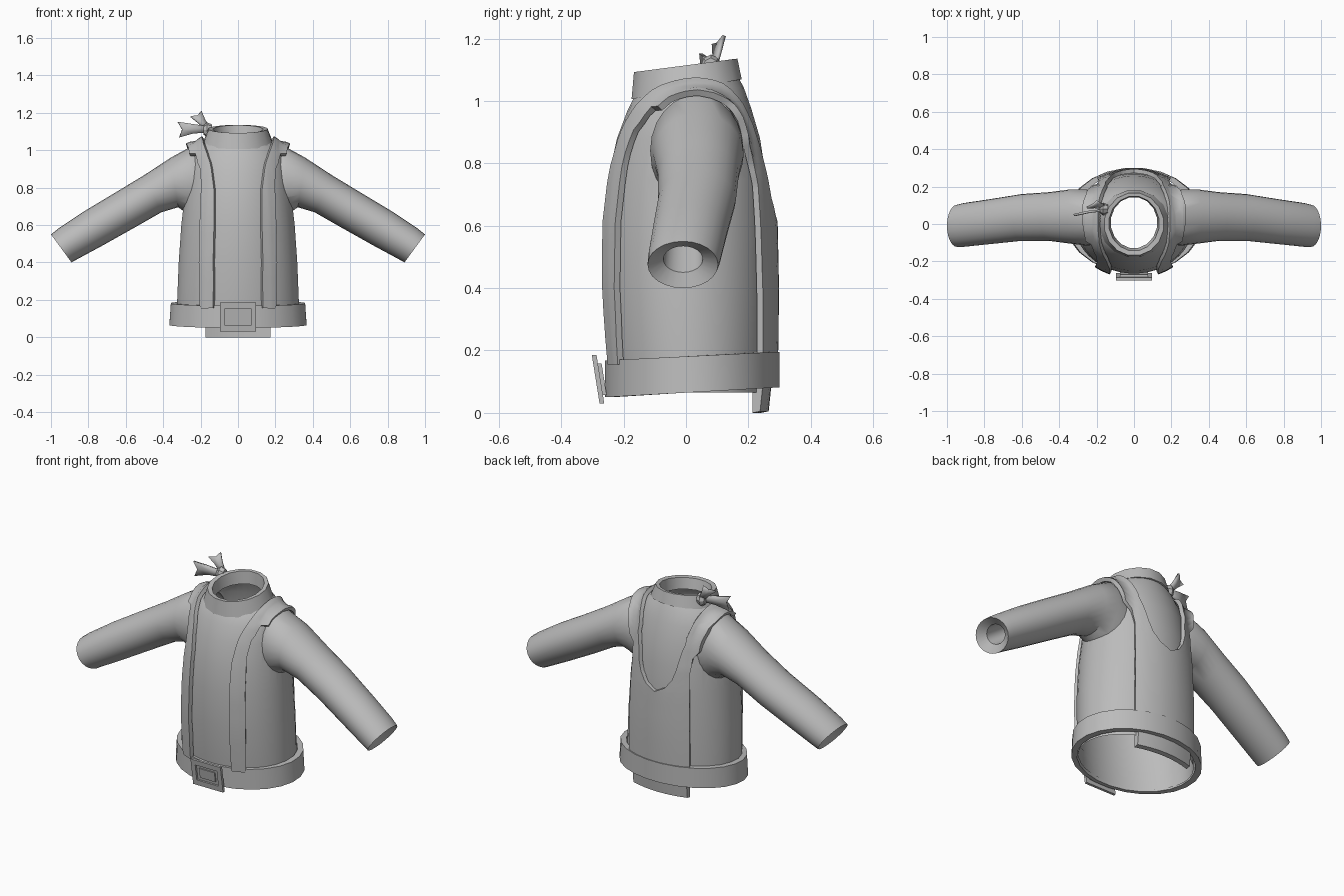
import bpy, bmesh, math
from mathutils import Vector
from mathutils.bvhtree import BVHTree

if "Cube" in bpy.data.objects:
    bpy.data.objects.remove(bpy.data.objects["Cube"])

GREY = bpy.data.materials.new("cloth grey")
GREY.diffuse_color = (0.5, 0.5, 0.5, 1)
GREY.use_nodes = True
GREY.node_tree.nodes["Principled BSDF"].inputs["Base Color"].default_value = GREY.diffuse_color


def make(name, verts, faces, angle=35):
    me = bpy.data.meshes.new(name)
    me.from_pydata([tuple(v) for v in verts], [], faces)
    bm = bmesh.new()
    bm.from_mesh(me)
    bmesh.ops.remove_doubles(bm, verts=bm.verts, dist=1e-5)
    bmesh.ops.recalc_face_normals(bm, faces=bm.faces)
    bm.to_mesh(me)
    bm.free()
    ob = bpy.data.objects.new(name, me)
    bpy.context.collection.objects.link(ob)
    me.materials.append(GREY)
    smooth(ob, angle)
    return ob


def smooth(ob, angle):
    bpy.ops.object.select_all(action='DESELECT')
    ob.select_set(True)
    bpy.context.view_layer.objects.active = ob
    bpy.ops.object.shade_smooth_by_angle(angle=math.radians(angle))


def loft(name, rings, caps=False, closed=False, angle=35):
    n = len(rings[0])
    verts = [v for r in rings for v in r]
    rows = len(rings) if closed else len(rings) - 1
    faces = []
    for i in range(rows):
        a, b = i * n, ((i + 1) % len(rings)) * n
        faces += [(a + k, a + (k + 1) % n, b + (k + 1) % n, b + k) for k in range(n)]
    if caps:
        faces += [tuple(range(n)), tuple(range((len(rings) - 1) * n, len(rings) * n))]
    return make(name, verts, faces, angle)


def ring(rx, yf, yb, zf, zb, n):
    """Oval level ring, with z running from zf at the front to zb at the back."""
    out = []
    for k in range(n):
        a = 2 * math.pi * (k + .5) / n
        s = math.sin(a)
        out.append(Vector((rx * math.cos(a), (yf + yb) / 2 + (yb - yf) / 2 * s,
                           (zf + zb) / 2 + (zb - zf) / 2 * s)))
    return out


def modify(ob, kind, **props):
    m = ob.modifiers.new(kind.lower(), kind)
    for k, v in props.items():
        setattr(m, k, v)
    bpy.ops.object.select_all(action='DESELECT')
    ob.select_set(True)
    bpy.context.view_layer.objects.active = ob
    bpy.ops.object.modifier_apply(modifier=m.name)


# jacket body
BODY = [(.065, .325, -.235, .265, 0), (.2, .326, -.25, .27, 0), (.4, .318, -.265, .272, 0),
        (.6, .304, -.265, .268, 0), (.75, .287, -.25, .258, 0), (.88, .27, -.222, .238, 0),
        (.97, .25, -.19, .21, .005), (1.03, .21, -.165, .185, .015), (1.07, .15, -.14, .16, .02)]
body = loft("jacket_body", [ring(w, f, b, z - t, z + t, 40) for z, w, f, b, t in BODY], caps=True)

# sleeves: upper edge, lower edge (x, z), centre y and half depth
SLEEVE = [((.16, 1.0), (.17, .62), .03, .14), ((.25, 1.02), (.27, .66), .035, .15),
          ((.36, .96), (.32, .695), .04, .145), ((.5, .868), (.41, .668), .04, .13),
          ((.65, .777), (.55, .588), .035, .125), ((.82, .675), (.73, .487), .012, .12),
          ((.96, .582), (.86, .417), -.005, .117), ((1.0, .55), (.89, .4), -.01, .113)]


def sleeve_ring(u, l, cy, hy, side, n=24):
    u, l = Vector((u[0], 0, u[1])), Vector((l[0], 0, l[1]))
    pts = []
    for k in range(n):
        a = 2 * math.pi * k / n
        p = (u + l) / 2 + (u - l) / 2 * math.cos(a)
        pts.append(Vector((side * p.x, cy + hy * math.sin(a), p.z)))
    return pts


for side, label in ((1, "right"), (-1, "left")):
    rings = [sleeve_ring(*s, side) for s in SLEEVE]
    # turned-in cuff with a narrow hole
    for scale, shift in ((.56, .03), (.5, .2)):
        c = sum(rings[7], Vector()) / 24
        rings.append([c + (p - c) * scale + Vector((-.83 * side, .02, .58)) * shift for p in rings[7]])
    sleeve = loft(label + "_sleeve", rings, caps=True)
    modify(body, 'BOOLEAN', operation='UNION', solver='EXACT', object=sleeve)
    bpy.data.objects.remove(sleeve)

# open the hem and the neck
bm = bmesh.new()
bm.from_mesh(body.data)
surface = BVHTree.FromBMesh(bm)
holes = [f for f in bm.faces if abs(f.normal.z) > .8 and abs(f.calc_center_median().x) < .1
         and (f.calc_center_median().z < .08 or f.calc_center_median().z > 1.055)]
bmesh.ops.delete(bm, geom=holes, context='FACES')
bm.to_mesh(body.data)
bm.free()
smooth(body, 45)

# open waistcoat: front band, over the shoulder, to the scooped back
BAND = [((.15, -.3, .15), (.228, -.26, .15)), ((.147, -.3, .4), (.228, -.26, .4)),
        ((.143, -.3, .62), (.226, -.26, .62)), ((.145, -.28, .8), (.222, -.24, .8)),
        ((.158, -.24, .92), (.232, -.2, .92)), ((.178, -.17, 1.0), (.252, -.13, .99)),
        ((.192, -.08, 1.06), (.275, -.07, 1.03)), ((.195, .03, 1.08), (.285, .03, 1.05)),
        ((.19, .12, 1.06), (.275, .12, 1.02)), ((.178, .2, 1.0), (.25, .18, .98)),
        ((.16, .25, .9), (.225, .22, .9)), ((.135, .28, .78), (.21, .25, .78)),
        ((.105, .29, .69), (.205, .26, .73)), ((.06, .3, .635), (.205, .26, .69)),
        ((0, .3, .605), (.205, .26, .62)), ((0, .3, .4), (.205, .26, .4)),
        ((0, .3, .15), (.205, .26, .15))]
COLS, SUB = 6, 3
verts, faces = [], []
for i in range((len(BAND) - 1) * SUB + 1):
    j = min(i // SUB, len(BAND) - 2)
    t = i / SUB - j
    a, b = (Vector(BAND[j][e]).lerp(Vector(BAND[j + 1][e]), t) for e in (0, 1))
    for c in range(COLS + 1):
        loc, nor, _, _ = surface.find_nearest(a.lerp(b, c / COLS))
        p = loc + nor * .016
        if a.x == 0 and c == 0:
            p.x = 0
        verts.append(p)
        if i and c:
            q = i * (COLS + 1) + c
            faces.append((q - 1, q, q - COLS - 1, q - COLS - 2))
vest = make("waistcoat", verts, faces, 40)
modify(vest, 'MIRROR', use_clip=True)
modify(vest, 'SOLIDIFY', thickness=.022, offset=0)
smooth(vest, 40)

# standing collar
loft("collar", [ring(.19, -.178, .182, 1.005, 1.07, 16), ring(.16, -.17, .168, 1.092, 1.136, 16),
                ring(.135, -.145, .15, 1.09, 1.134, 16), ring(.125, -.13, .145, 1.03, 1.06, 16)],
     closed=True, angle=30)

# belt
loft("belt", [ring(.37, -.262, .302, .05, .082, 24), ring(.362, -.262, .302, .168, .196, 24),
              ring(.33, -.245, .275, .168, .196, 24), ring(.335, -.24, .275, .05, .082, 24)],
     closed=True, angle=30)


# buckle: sloped frame around a small plate
def buckle_ring(w, zb, zt, out):
    return [Vector((x, -.262 - out - .16 * (z - .03), z))
            for x, z in ((-w, zb), (w, zb), (w, zt), (-w, zt))]


loft("buckle_frame", [buckle_ring(.097, .03, .186, 0), buckle_ring(.097, .03, .186, .015),
                      buckle_ring(.07, .062, .155, .015), buckle_ring(.07, .062, .155, 0)],
     closed=True, angle=20)
loft("buckle_plate", [buckle_ring(.074, .058, .159, -.012), buckle_ring(.074, .058, .159, .004)],
     caps=True, angle=20)
loft("buckle_tongue", [buckle_ring(.05, .08, .138, 0), buckle_ring(.05, .08, .138, .011)],
     caps=True, angle=20)

# rear tail hanging below the belt
verts, faces = [], []
for k in range(9):
    x = -.175 + .35 * k / 8
    y = .275 - .9 * x * x
    verts += [(x, y, .1), (x, y - .01, .005), (x, y - .035, .0), (x, y - .035, .1)]
    if k:
        faces += [(4 * k - 4 + e, 4 * k - 4 + (e + 1) % 4, 4 * k + (e + 1) % 4, 4 * k + e) for e in range(4)]
faces += [(0, 1, 2, 3), (32, 33, 34, 35)]
make("rear_tail", verts, faces, 30)


# neck tie: knot and two forked tails
def tail(name, start, mid, end, across, w):
    s, m, e, d = Vector(start), Vector(mid), Vector(end), Vector(across).normalized()
    notch = e.lerp(m, .25)
    pts = [s - d * w * .4, s + d * w * .4, m - d * w * .6, m + d * w * .6, m,
           e - d * w, e + d * w, notch]
    ob = make(name, pts, [(0, 1, 3, 4, 2), (2, 4, 7, 5), (4, 3, 6, 7)], 20)
    modify(ob, 'SOLIDIFY', thickness=.012, offset=0)


tail("side_tail", (-.15, .075, 1.11), (-.24, .065, 1.115), (-.318, .048, 1.11), (-.1, 0, 1), .042)
tail("upper_tail", (-.16, .09, 1.11), (-.195, .1, 1.155), (-.225, .105, 1.195), (.8, .5, .42), .036)
loft("tie_knot", [[Vector((x, .08 + r * math.cos(a), 1.108 + r * 1.2 * math.sin(a)))
                   for a in [math.tau * k / 8 for k in range(8)]]
                  for x, r in ((-.14, .025), (-.165, .034), (-.185, .02))], caps=True, angle=30)
